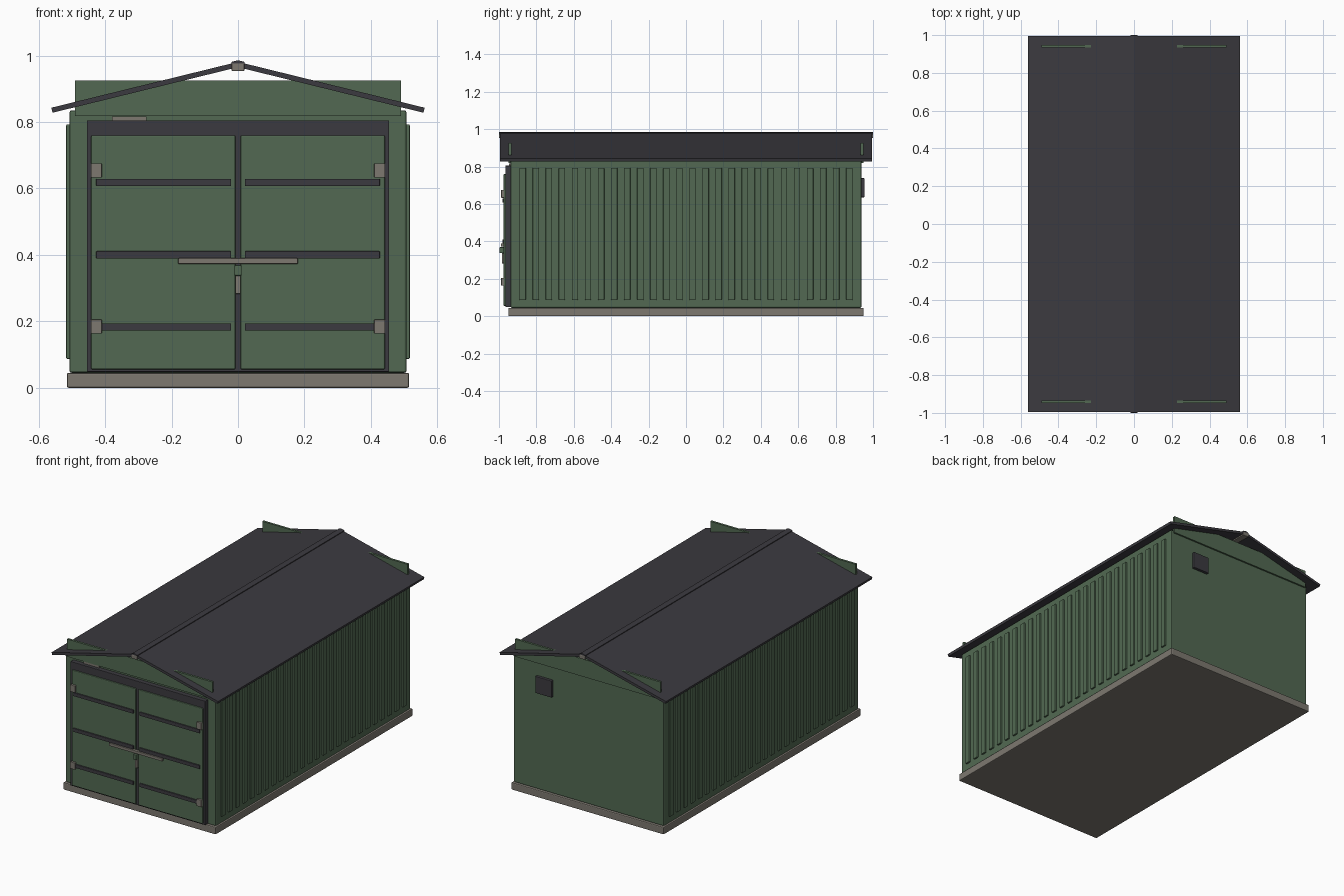
import bpy, math
from mathutils import Matrix, Vector

if "Cube" in bpy.data.objects:
    bpy.data.objects.remove(bpy.data.objects["Cube"])


def mat(name, rgb):
    m = bpy.data.materials.new(name)
    m.diffuse_color = (*rgb, 1)
    m.use_nodes = True
    m.node_tree.nodes["Principled BSDF"].inputs["Base Color"].default_value = m.diffuse_color
    return m


GREEN = mat("shed green", (0.084, 0.141, 0.084))
DARK = mat("dark trim", (0.044, 0.042, 0.050))
TAUPE = mat("taupe metal", (0.205, 0.188, 0.162))


def boxes(name, spans, material, bevel=0.0):
    """One object made of boxes given as (x0, x1, y0, y1, z0, z1)."""
    verts, faces = [], []
    for x0, x1, y0, y1, z0, z1 in spans:
        n = len(verts)
        verts += [(x, y, z) for z in (z0, z1)
                  for x, y in ((x0, y0), (x1, y0), (x1, y1), (x0, y1))]
        faces += [[n + i for i in f] for f in
                  ((3, 2, 1, 0), (4, 5, 6, 7), (0, 1, 5, 4),
                   (1, 2, 6, 5), (2, 3, 7, 6), (3, 0, 4, 7))]
    return finish(name, verts, faces, material, bevel)


def extrude_y(name, profile, y0, y1, material):
    """Extrude a counter-clockwise (x, z) profile along y."""
    n = len(profile)
    verts = [(x, y, z) for y in (y0, y1) for x, z in profile]
    faces = [list(range(n)), list(range(2 * n - 1, n - 1, -1))]
    faces += [[(i + 1) % n, i, n + i, n + (i + 1) % n] for i in range(n)]
    return finish(name, verts, faces, material)


def finish(name, verts, faces, material, bevel=0.0):
    me = bpy.data.meshes.new(name)
    me.from_pydata(verts, [], faces)
    me.materials.append(material)
    ob = bpy.data.objects.new(name, me)
    bpy.context.collection.objects.link(ob)
    if bevel:
        b = ob.modifiers.new("bevel", "BEVEL")
        b.width = bevel
        b.segments = 2
    return ob


# Base slab and body
boxes("base", [(-0.515, 0.515, -0.95, 0.95, 0, 0.045)], TAUPE, 0.005)
boxes("body", [(-0.507, 0.507, -0.938, 0.938, 0.045, 0.835)], GREEN, 0.006)

# Side wall ribs
ribs = []
for i in range(26):
    y = -0.873 + i * 1.746 / 25
    for a, b in ((0.50, 0.517), (-0.517, -0.50)):
        ribs.append((a, b, y - 0.017, y + 0.017, 0.087, 0.793))
boxes("wall_ribs", ribs, GREEN, 0.003)

# Flat gable panels, whose corners rise through the roof
boxes("gable_panels", [(-0.49, 0.49, s - 0.007, s + 0.007, 0.818, 0.925)
                       for s in (-0.941, 0.941)], GREEN)

# Roof slopes, ridge beam and ridge cap
for side, s in (("left", -1), ("right", 1)):
    prof = [(0, 0.965), (s * 0.558, 0.828), (s * 0.562, 0.843), (0, 0.981)]
    if s < 0:
        prof.reverse()
    extrude_y("roof_" + side, prof, -0.995, 0.995, DARK)
boxes("ridge_beam", [(-0.019, 0.019, -1.0, 1.0, 0.953, 0.977)], TAUPE, 0.003)
extrude_y("ridge_cap", [(-0.019, 0.974), (0.019, 0.974), (0.019, 0.981),
                        (0, 0.986), (-0.019, 0.981)], -0.999, 0.999, DARK)

# Door frame, doors and door battens
boxes("door_frame", [(-0.455, 0.455, -0.966, -0.93, 0.048, 0.805)], DARK, 0.002)
both = ((0.008, 0.442), (-0.442, -0.008))
boxes("doors", [(a, b, -0.975, -0.95, 0.055, 0.76) for a, b in both], GREEN, 0.004)
boxes("door_battens", [(a, b, -0.982, -0.97, z - 0.011, z + 0.011)
                       for z in (0.183, 0.40, 0.618)
                       for a, b in ((0.021, 0.427), (-0.427, -0.021))], DARK, 0.002)

# Hinges, lock bar, hasp and round padlock
boxes("hinges", [(a, b, -0.988, -0.972, z - 0.021, z + 0.021)
                 for z in (0.184, 0.654)
                 for a, b in ((0.41, 0.443), (-0.443, -0.41))], TAUPE, 0.002)
boxes("lock_bar", [(-0.18, 0.18, -0.99, -0.972, 0.373, 0.39)], TAUPE, 0.002)
boxes("hasp", [(-0.008, 0.008, -0.985, -0.96, 0.283, 0.337)], TAUPE, 0.002)
boxes("padlock", [(-0.011, 0.011, -0.998, -0.96, 0.337, 0.369)], GREEN, 0.004)

# Small plate above the door and vent on the back wall
boxes("wall_plate", [(-0.38, -0.275, -0.946, -0.93, 0.775, 0.817)], TAUPE)
boxes("back_vent", [(0.24, 0.35, 0.93, 0.955, 0.636, 0.738)], DARK, 0.003)
